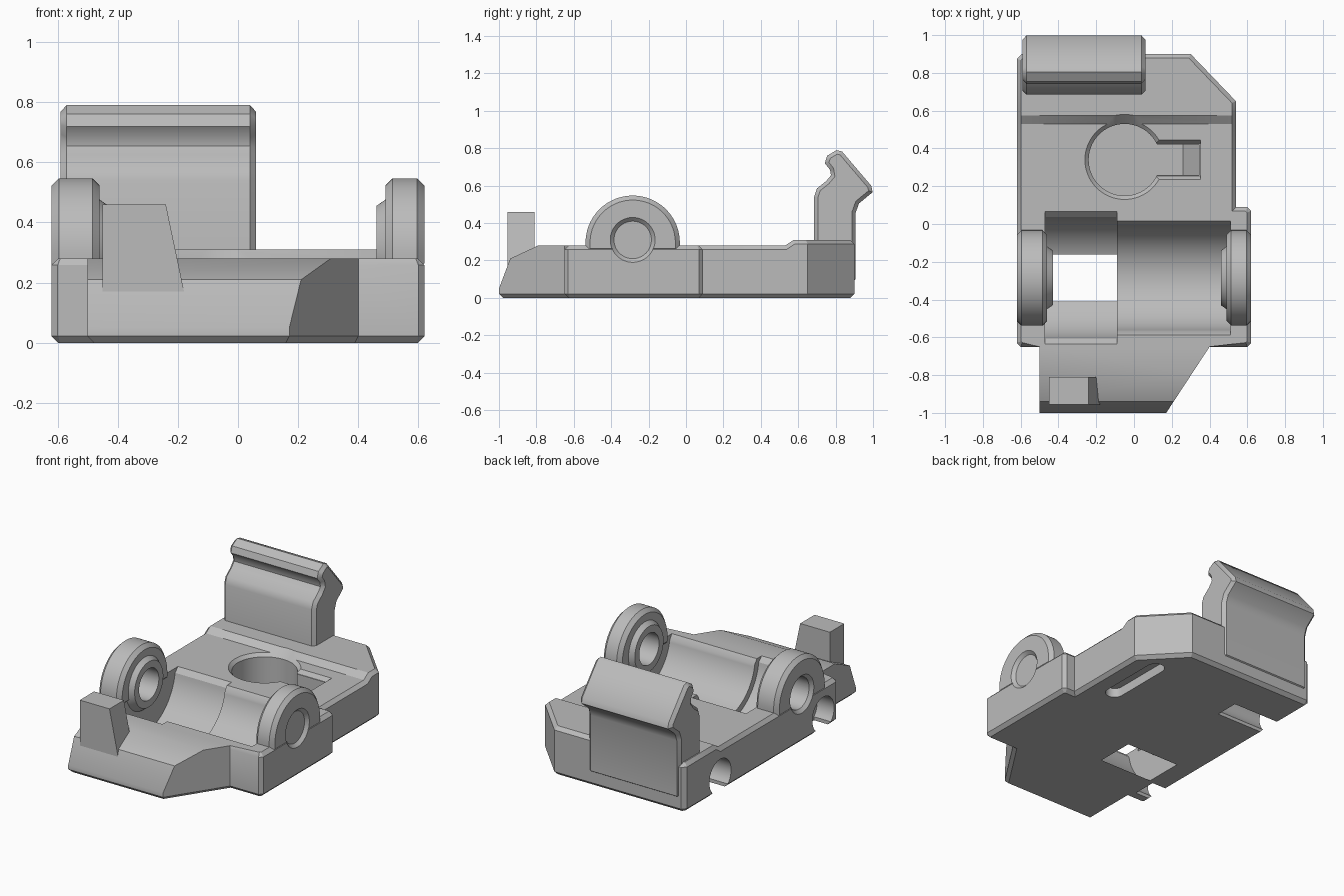
import bpy, bmesh, math
from mathutils import Matrix, Vector

cube = bpy.data.objects.get("Cube")
if cube:
    bpy.data.objects.remove(cube, do_unlink=True)

grey = bpy.data.materials.new("plain grey")
grey.use_nodes = True
colour = (0.5, 0.5, 0.5, 1)
grey.diffuse_color = colour
grey.node_tree.nodes["Principled BSDF"].inputs["Base Color"].default_value = colour

AXLE_Y, AXLE_Z = -0.285, 0.31


def finish(bm, name):
    bmesh.ops.recalc_face_normals(bm, faces=bm.faces)
    mesh = bpy.data.meshes.new(name)
    bm.to_mesh(mesh)
    bm.free()
    mesh.materials.append(grey)
    ob = bpy.data.objects.new(name, mesh)
    bpy.context.collection.objects.link(ob)
    return ob


def prism(name, pts, axis, lo, hi):
    """Closed solid from a profile swept along an axis; the profile lists the other two axes."""
    def ring(d):
        out = []
        for p in pts:
            co = list(p)
            co.insert("xyz".index(axis), d)
            out.append(bm.verts.new(co))
        return out
    bm = bmesh.new()
    a, b = ring(lo), ring(hi)
    bm.faces.new(a)
    bm.faces.new(b[::-1])
    for i in range(len(pts)):
        j = (i + 1) % len(pts)
        bm.faces.new((a[j], a[i], b[i], b[j]))
    return finish(bm, name)


def cone(name, r1, r2, depth, centre, axis="z"):
    bm = bmesh.new()
    turn = Matrix.Rotation(math.pi / 2, 4, "Y") if axis == "x" else Matrix()
    bmesh.ops.create_cone(bm, cap_ends=True, segments=64, radius1=r1, radius2=r2,
                          depth=depth, matrix=Matrix.Translation(centre) @ turn)
    return finish(bm, name)


def arc(cy, cz, r, a0, a1, n=32):
    angles = [math.radians(a0 + (a1 - a0) * i / n) for i in range(n + 1)]
    return [(cy + r * math.cos(a), cz + r * math.sin(a)) for a in angles]


def combine(ob, other, operation="DIFFERENCE"):
    mod = ob.modifiers.new("combine", "BOOLEAN")
    mod.operation, mod.solver, mod.object = operation, "EXACT", other
    with bpy.context.temp_override(object=ob, active_object=ob, selected_objects=[ob]):
        bpy.ops.object.modifier_apply(modifier=mod.name)
    bpy.data.objects.remove(other, do_unlink=True)


def chamfer(ob, width, rule):
    """Flat chamfer on the edges whose two face normals and midpoint pass the rule."""
    bm = bmesh.new()
    bm.from_mesh(ob.data)
    bmesh.ops.remove_doubles(bm, verts=bm.verts, dist=0.0001)
    bm.normal_update()
    edges = []
    for e in bm.edges:
        if len(e.link_faces) == 2:
            mid = (e.verts[0].co + e.verts[1].co) / 2
            m, n = (f.normal for f in e.link_faces)
            if rule(m, n, mid) or rule(n, m, mid):
                edges.append(e)
    bmesh.ops.bevel(bm, geom=edges, offset=width, segments=1, affect="EDGES")
    bm.to_mesh(ob.data)
    bm.free()


def base_rim(m, n, mid):
    bottom = m.z < -0.9 and n.z > -0.5
    top = m.z > 0.5 and abs(n.z) < 0.1 and mid.y > -0.66
    return bottom or top


def end_rim(m, n, mid):
    return abs(m.x) > 0.9 and abs(n.x) < 0.1


# Base plate: plan outline intersected with the side profile
base = prism("base_plate", [(-0.62, 0.875), (-0.595, 0.9), (0.3, 0.9), (0.54, 0.65), (0.54, 0.09),
                            (0.6, 0.09), (0.62, 0.07), (0.62, -0.63), (0.6, -0.65), (0.4, -0.65),
                            (0.105, -1.1), (-0.5, -1.1), (-0.5, -0.65), (-0.6, -0.65),
                            (-0.62, -0.63)], "z", 0, 0.5)
side = prism("side_profile", [(-1, -0.1), (-1, 0.05), (-0.94, 0.21), (-0.79, 0.28), (0.53, 0.28),
                              (0.575, 0.31), (1, 0.31), (1, -0.1)], "x", -0.8, 0.8)
combine(base, side, "INTERSECT")
chamfer(base, 0.022, base_rim)


# Stepped cradle with a flared mouth
def cradle(r, flare, lo, hi):
    a = math.degrees(math.asin(0.05 / r))
    pts = arc(AXLE_Y, 0.3, r, 180 + a, 360 - a, 48)
    w = r + flare
    pts += [(AXLE_Y + w, 0.285), (AXLE_Y + w, 0.6), (AXLE_Y - w, 0.6), (AXLE_Y - w, 0.285)]
    combine(base, prism("cradle_cut", pts, "x", lo, hi))


cradle(0.285, 0.02, -0.1, 0.51)
cradle(0.325, 0.03, -0.47, -0.09)

# Round pocket with a ramped, chamfered slot
combine(base, cone("pocket_cut", 0.19, 0.19, 0.4, (-0.05, 0.34, 0.28)))
combine(base, cone("pocket_rim", 0.18, 0.24, 0.06, (-0.05, 0.34, 0.28)))
slot = [(0, 0.081), (0.26, 0.081), (0.345, 0.2), (0.345, 0.5), (0, 0.5)]
combine(base, prism("slot_cut", slot, "y", 0.26, 0.42))
rim = [(0.255, 0.255), (0.425, 0.255), (0.455, 0.295), (0.225, 0.295)]
combine(base, prism("slot_rim", rim, "x", 0.02, 0.352))

# Rounded groove under the plate
groove = arc(0.37, 0.64, 0.055, 0, 180, 12) + arc(0.37, 0.26, 0.055, 180, 360, 12)
combine(base, prism("groove_cut", groove, "z", -0.1, 0.06))

# Keyhole-shaped notches in one side edge
for y, inner in ((0.54, -0.27), (-0.5, -0.5)):
    arch = arc(y, 0.1, 0.11, -45, 225, 24)
    arch += [(arch[-1][0], -0.1), (arch[0][0], -0.1)]
    combine(base, prism("notch_cut", arch, "x", -0.8, inner))

# Ears with round bosses
for sign, thick in ((1, 0.13), (-1, 0.16)):
    pts = arc(AXLE_Y, 0.295, 0.252, 0, 180, 48) + [(AXLE_Y - 0.252, 0.24), (AXLE_Y + 0.252, 0.24)]
    ends = sorted((sign * 0.62, sign * (0.62 - thick)))
    ear = prism("ear", pts, "x", *ends)
    chamfer(ear, 0.024, end_rim)
    combine(base, ear, "UNION")
    tip = sign * (0.62 - thick - 0.005)
    radii = (0.145, 0.18) if sign > 0 else (0.18, 0.145)
    combine(base, cone("boss", *radii, 0.05, (tip, AXLE_Y, AXLE_Z), "x"), "UNION")

# Axle hole with countersunk ends
combine(base, cone("axle_cut", 0.1, 0.1, 2, (0, AXLE_Y, AXLE_Z), "x"))
for sign in (1, -1):
    radii = (0.1, 0.14) if sign > 0 else (0.14, 0.1)
    combine(base, cone("sink_cut", *radii, 0.04, (sign * 0.62, AXLE_Y, AXLE_Z), "x"))

# Rear latch
latch = prism("rear_latch", [(0.685, 0.2), (0.685, 0.54), (0.7, 0.585), (0.75, 0.625), (0.775, 0.655),
                             (0.77, 0.685), (0.742, 0.72), (0.755, 0.76), (0.805, 0.79),
                             (0.835, 0.782), (0.99, 0.6), (0.998, 0.565), (0.925, 0.505),
                             (0.907, 0.455), (0.907, 0.1), (0.88, 0.08), (0.85, 0.2)], "x", -0.59, 0.06)
chamfer(latch, 0.02, end_rim)

# Front post, flared towards its foot on one side
post = prism("front_post", [(-0.45, 0.15), (-0.45, 0.46), (-0.24, 0.46), (-0.175, 0.15)],
             "y", -0.955, -0.81)

for ob, angle in ((base, 28), (latch, 40), (post, 28)):
    bpy.ops.object.select_all(action="DESELECT")
    ob.select_set(True)
    bpy.context.view_layer.objects.active = ob
    bpy.ops.object.shade_smooth_by_angle(angle=math.radians(angle))
